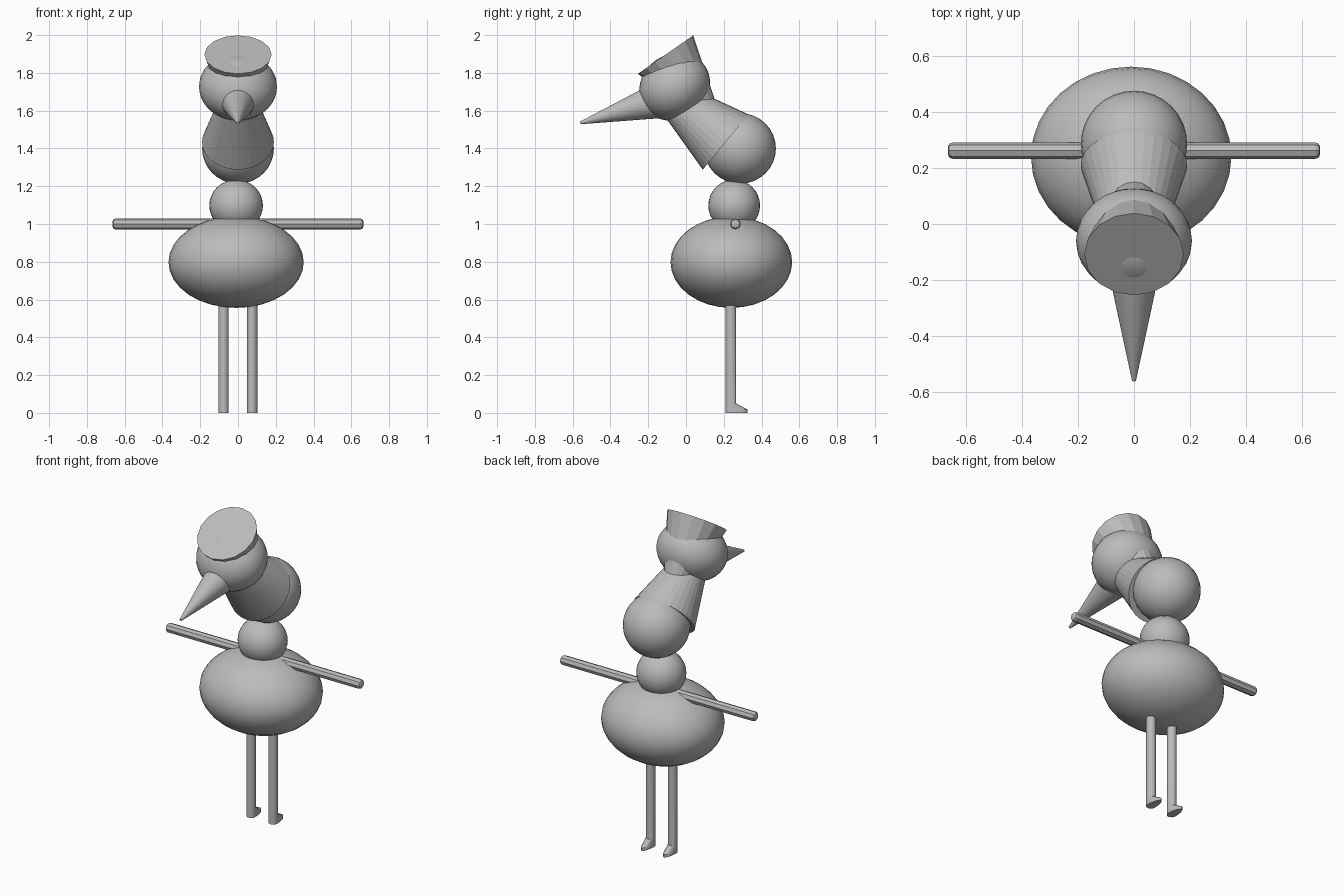
import bpy, bmesh, math
from mathutils import Vector, Matrix

if "Cube" in bpy.data.objects:
    bpy.data.objects.remove(bpy.data.objects["Cube"])

grey = bpy.data.materials.new("plain grey")
grey.diffuse_color = (0.5, 0.5, 0.5, 1)
grey.use_nodes = True
grey.node_tree.nodes["Principled BSDF"].inputs["Base Color"].default_value = grey.diffuse_color


def finish(name, bm, smooth=None):
    """Turn a bmesh into a named object; smooth is the sharp-edge angle in degrees."""
    bmesh.ops.recalc_face_normals(bm, faces=bm.faces[:])
    mesh = bpy.data.meshes.new(name)
    bm.to_mesh(mesh)
    bm.free()
    mesh.materials.append(grey)
    ob = bpy.data.objects.new(name, mesh)
    bpy.context.collection.objects.link(ob)
    if smooth:
        bpy.ops.object.select_all(action='DESELECT')
        ob.select_set(True)
        bpy.context.view_layer.objects.active = ob
        bpy.ops.object.shade_smooth_by_angle(angle=math.radians(smooth))
    return ob


def ball(name, centre, radii, tilt=0):
    bm = bmesh.new()
    mat = (Matrix.Translation(centre) @ Matrix.Rotation(math.radians(tilt), 4, 'X')
           @ Matrix.Diagonal((*radii, 1)))
    bmesh.ops.create_uvsphere(bm, u_segments=32, v_segments=16, radius=1, matrix=mat)
    return finish(name, bm, 40)


def cone(name, start, end, r1, r2, sides, smooth=None):
    start, end = Vector(start), Vector(end)
    axis = end - start
    bm = bmesh.new()
    mat = Matrix.Translation((start + end) / 2) @ axis.to_track_quat('Z', 'Y').to_matrix().to_4x4()
    bmesh.ops.create_cone(bm, cap_ends=True, segments=sides, radius1=r1, radius2=r2,
                          depth=axis.length, matrix=mat)
    return finish(name, bm, smooth)


# Stacked rounded body parts
ball("body", (-0.01, 0.24, 0.798), (0.358, 0.322, 0.242))
ball("lower_neck", (-0.01, 0.255, 1.098), (0.142, 0.137, 0.137))
ball("upper_neck", (0, 0.286, 1.40), (0.19, 0.19, 0.187))
ball("head", (0, -0.06, 1.727), (0.207, 0.195, 0.172), tilt=35)

# Tapered throat, flared hat running down into the head, and beak
cone("throat", (0, 0.21, 1.434), (0, -0.10, 1.69), 0.19, 0.083, 32)
cone("hat", (0, -0.108, 1.897), (0, 0.23, 1.41), 0.178, 0.006, 16)
cone("beak", (0, -0.56, 1.535), (0, -0.156, 1.651), 0.007, 0.094, 32, 30)

# Straight arms with rounded tips
arms = cone("arms", (-0.665, 0.262, 1), (0.665, 0.262, 1), 0.029, 0.029, 8)
bevel = arms.modifiers.new("round tips", 'BEVEL')
bevel.width = 0.016
bevel.segments = 2
bevel.limit_method = 'ANGLE'
bevel.angle_limit = math.radians(60)

# Legs ending in feet whose toes reach backwards: (height, toe stretch)
for side, x in (("left", 0.075), ("right", -0.076)):
    bm = bmesh.new()
    rings = []
    for z, stretch in ((0, 3.1), (0.018, 3.1), (0.05, 1), (0.62, 1)):
        ring = []
        for i in range(16):
            a = math.tau * i / 16
            dy = 0.028 * math.sin(a)
            ring.append(bm.verts.new((x + 0.027 * math.cos(a),
                                      0.238 + dy * (stretch if dy > 0 else 1), z)))
        rings.append(ring)
    for low, high in zip(rings, rings[1:]):
        for i in range(16):
            j = (i + 1) % 16
            bm.faces.new((low[i], low[j], high[j], high[i]))
    bm.faces.new(rings[0])
    bm.faces.new(rings[-1])
    finish(side + "_leg", bm, 40)
